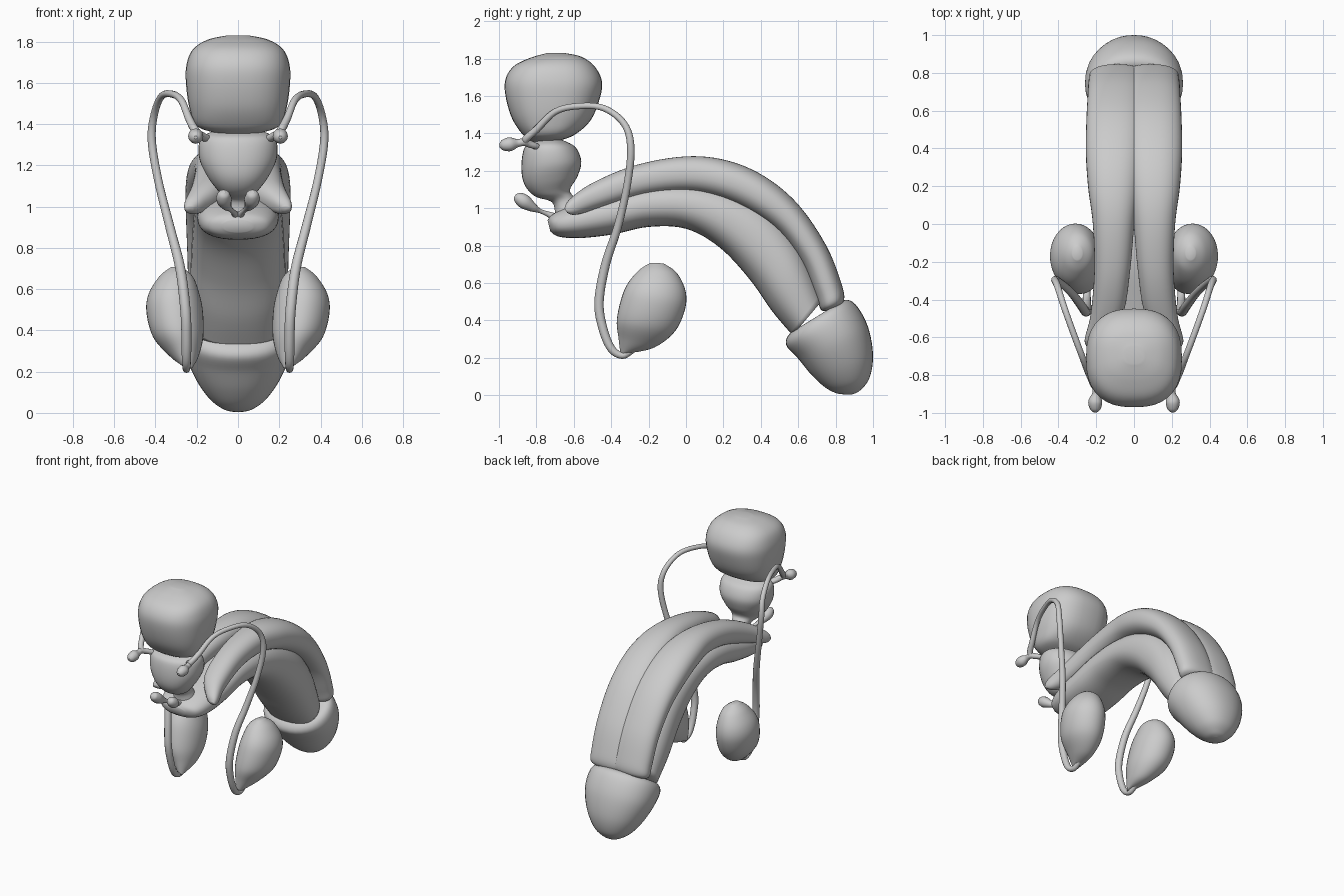
import bpy, bmesh, math
from mathutils import Vector


def spline(rows, steps):
    """Catmull-Rom interpolation through rows of numbers."""
    out = []
    n = len(rows)
    for i in range(n - 1):
        a, b, c, d = rows[max(i - 1, 0)], rows[i], rows[i + 1], rows[min(i + 2, n - 1)]
        for k in range(steps):
            t = k / steps
            out.append([0.5 * (2 * q + (r - p) * t + (2 * p - 5 * q + 4 * r - s) * t * t
                               + (3 * q - p - 3 * r + s) * t ** 3)
                        for p, q, r, s in zip(a, b, c, d)])
    out.append(list(rows[-1]))
    return out


def finish(obj, mirror):
    for p in obj.data.polygons:
        p.use_smooth = True
    if mirror:
        m = obj.modifiers.new("mirror", "MIRROR")
        m.use_mirror_merge = False


def loft(name, rows, power=2.0, mirror=False, seg=36):
    """Each row: y, z of one edge, y, z of the opposite edge, half width, centre x."""
    bm = bmesh.new()
    rings = []
    for y0, z0, y1, z1, w, cx in spline(rows, 6):
        ring = []
        for k in range(seg):
            a = 2 * math.pi * k / seg
            c, s = math.cos(a), math.sin(a)
            u = math.copysign(abs(c) ** (2 / power), c)
            v = math.copysign(abs(s) ** (2 / power), s)
            f = (1 + v) / 2
            ring.append(bm.verts.new((cx + w * u, y1 + (y0 - y1) * f, z1 + (z0 - z1) * f)))
        rings.append(ring)
    for r, q in zip(rings, rings[1:]):
        for k in range(seg):
            j = (k + 1) % seg
            bm.faces.new((r[k], r[j], q[j], q[k]))
    bm.faces.new(rings[0])
    bm.faces.new(rings[-1])
    bmesh.ops.recalc_face_normals(bm, faces=bm.faces[:])
    me = bpy.data.meshes.new(name)
    bm.to_mesh(me)
    bm.free()
    obj = bpy.data.objects.new(name, me)
    bpy.context.collection.objects.link(obj)
    finish(obj, mirror)


def tube(name, rows, mirror=True):
    """Each row: x, y, z, radius."""
    cu = bpy.data.curves.new(name, "CURVE")
    cu.dimensions = "3D"
    cu.bevel_depth = 1.0
    cu.bevel_resolution = 4
    cu.use_fill_caps = True
    pts = spline(rows, 6)
    sp = cu.splines.new("POLY")
    sp.points.add(len(pts) - 1)
    for p, (x, y, z, r) in zip(sp.points, pts):
        p.co = (x, y, z, 1)
        p.radius = max(r, 0.003)
    tmp = bpy.data.objects.new(name + "_path", cu)
    bpy.context.collection.objects.link(tmp)
    dg = bpy.context.evaluated_depsgraph_get()
    me = bpy.data.meshes.new_from_object(tmp.evaluated_get(dg))
    bpy.data.objects.remove(tmp)
    obj = bpy.data.objects.new(name, me)
    bpy.context.collection.objects.link(obj)
    finish(obj, mirror)


# Bladder
loft("bladder", [
    (-.70, 1.355, -.82, 1.355, .10, 0), (-.60, 1.39, -.87, 1.39, .20, 0),
    (-.51, 1.47, -.93, 1.48, .235, 0), (-.46, 1.59, -.965, 1.60, .252, 0),
    (-.45, 1.68, -.965, 1.69, .25, 0), (-.49, 1.76, -.92, 1.76, .22, 0),
    (-.56, 1.81, -.83, 1.805, .15, 0), (-.65, 1.83, -.74, 1.83, .05, 0)], 2.5)

# Prostate with the neck below it
loft("prostate", [
    (-.69, 1.375, -.77, 1.375, .07, 0), (-.65, 1.36, -.82, 1.355, .14, 0),
    (-.59, 1.325, -.865, 1.32, .185, 0), (-.56, 1.25, -.88, 1.22, .188, 0),
    (-.58, 1.17, -.865, 1.13, .15, 0), (-.62, 1.10, -.81, 1.065, .10, 0),
    (-.60, 1.06, -.715, 1.03, .065, 0), (-.56, 1.00, -.70, .95, .08, 0)], 2.2)

# Underside body with the rear bulb
loft("spongy_body", [
    (-.74, .935, -.725, .875, .07, 0), (-.71, .97, -.68, .848, .15, 0),
    (-.60, 1.02, -.57, .84, .19, 0), (-.40, 1.08, -.39, .86, .20, 0),
    (-.20, 1.13, -.20, .90, .20, 0), (.02, 1.14, 0, .89, .205, 0),
    (.25, 1.10, .18, .79, .215, 0), (.45, 1.0, .34, .62, .225, 0),
    (.62, .80, .46, .45, .23, 0), (.74, .52, .57, .32, .21, 0)], 2.3)

# Paired upper bodies with diverging rear legs
loft("upper_body", [
    (-.65, 1.0, -.635, .975, .02, .235), (-.62, 1.05, -.59, .965, .05, .21),
    (-.50, 1.135, -.46, 1.0, .085, .145), (-.27, 1.23, -.22, 1.07, .095, .115),
    (.0, 1.277, .0, 1.09, .11, .108), (.22, 1.255, .17, 1.06, .135, .108),
    (.42, 1.17, .34, .985, .15, .105), (.60, 1.02, .50, .87, .152, .10),
    (.75, .80, .62, .71, .15, .095), (.83, .60, .69, .54, .15, .09),
    (.845, .51, .72, .46, .14, .09), (.81, .47, .75, .45, .07, .09)], 2.3, True)

# Head
loft("head", [
    (.78, .47, .64, .37, .12, 0), (.855, .51, .56, .335, .22, 0),
    (.915, .475, .535, .27, .257, 0), (.975, .36, .60, .195, .25, 0),
    (1.0, .21, .67, .11, .20, 0), (.98, .09, .74, .045, .135, 0),
    (.93, .025, .80, .012, .07, 0), (.89, .005, .85, .004, .02, 0)], 2.15)

# Testes
loft("testis", [
    (-.30, .225, -.35, .215, .02, .24), (-.17, .255, -.36, .30, .07, .26),
    (-.06, .34, -.37, .40, .122, .29), (-.005, .46, -.345, .52, .137, .307),
    (-.003, .56, -.31, .60, .122, .31), (-.05, .655, -.25, .67, .08, .30),
    (-.12, .705, -.19, .708, .025, .30)], 2.0, True)

# Long ducts looping up to the prostate
tube("duct", [
    (.25, -.29, .245, .022), (.25, -.34, .212, .018), (.25, -.40, .25, .022),
    (.25, -.445, .36, .024), (.255, -.465, .50, .025), (.28, -.43, .70, .024),
    (.33, -.365, .90, .022), (.385, -.315, 1.12, .02), (.418, -.295, 1.32, .02),
    (.405, -.33, 1.45, .018), (.37, -.44, 1.535, .017), (.32, -.58, 1.545, .017),
    (.275, -.70, 1.515, .017), (.235, -.80, 1.42, .019), (.20, -.86, 1.36, .02),
    (.16, -.80, 1.33, .016), (.10, -.76, 1.32, .015)])

# Small glands beside the prostate
tube("vesicle", [
    (.205, -.998, 1.335, .008), (.205, -.98, 1.337, .028), (.205, -.94, 1.342, .037),
    (.20, -.90, 1.348, .022), (.195, -.86, 1.352, .02), (.15, -.80, 1.33, .018)])

# Small glands behind the bulb
tube("bulb_gland", [
    (.07, -.912, 1.07, .008), (.07, -.90, 1.06, .028), (.068, -.865, 1.035, .038),
    (.055, -.82, 1.005, .025), (.035, -.78, .985, .012), (.015, -.73, .965, .016),
    (.01, -.68, .94, .03)])
